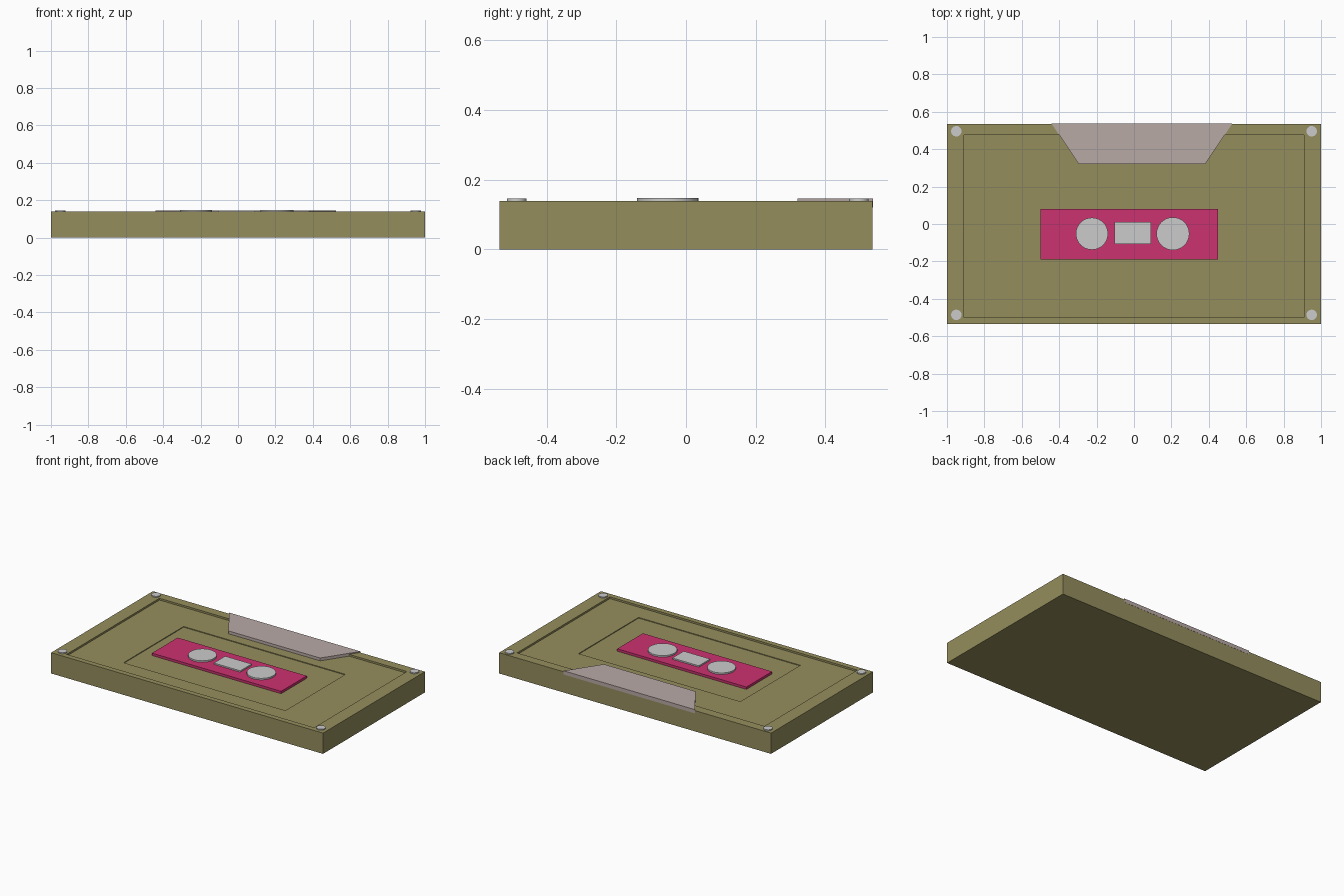
import bpy, bmesh, math

if "Cube" in bpy.data.objects:
    bpy.data.objects.remove(bpy.data.objects["Cube"])


def material(name, rgb):
    m = bpy.data.materials.new(name)
    m.diffuse_color = (*rgb, 1)
    m.use_nodes = True
    m.node_tree.nodes["Principled BSDF"].inputs["Base Color"].default_value = m.diffuse_color
    return m


def add_object(name, bm, mat=None):
    bmesh.ops.recalc_face_normals(bm, faces=bm.faces)
    me = bpy.data.meshes.new(name)
    bm.to_mesh(me)
    bm.free()
    ob = bpy.data.objects.new(name, me)
    bpy.context.collection.objects.link(ob)
    if mat:
        me.materials.append(mat)
    return ob


def loft(name, loops, mat=None):
    """Skin a stack of outlines [(points, z), ...] and cap both ends."""
    bm = bmesh.new()
    rings = [[bm.verts.new((x, y, z)) for x, y in pts] for pts, z in loops]
    for a, b in zip(rings, rings[1:]):
        n = len(a)
        for i in range(n):
            j = (i + 1) % n
            bm.faces.new((a[i], a[j], b[j], b[i]))
    bm.faces.new(rings[0][::-1])
    bm.faces.new(rings[-1])
    return add_object(name, bm, mat)


def rect(x0, x1, y0, y1):
    return [(x0, y0), (x1, y0), (x1, y1), (x0, y1)]


def circle(cx, cy, r, n=32):
    return [(cx + r * math.cos(2 * math.pi * i / n),
             cy + r * math.sin(2 * math.pi * i / n)) for i in range(n)]


def slab(name, pts, z0, z1, mat=None):
    return loft(name, [(pts, z0), (pts, z1)], mat)


olive = material("olive_plastic", (0.30, 0.27, 0.11))
pink = material("pink_panel", (0.60, 0.032, 0.16))
mauve = material("mauve_plate", (0.48, 0.40, 0.38))

# Case: outer walls, rim, recessed face and a second shallow recess
outer = rect(-1, 1, -0.535, 0.535)
face = rect(-0.91, 0.91, -0.50, 0.475)
inner = rect(-0.575, 0.615, -0.38, 0.25)
loft("case", [(outer, 0), (outer, 0.138), (face, 0.138), (face, 0.126),
              (inner, 0.126), (inner, 0.121)], olive)

# Tapered plate at the tape opening
slab("head_plate", [(-0.295, 0.32), (0.38, 0.32), (0.525, 0.536), (-0.44, 0.536)],
     0.12, 0.145, mauve)

# Centre panel with reels and window
slab("centre_panel", rect(-0.5, 0.45, -0.19, 0.08), 0.115, 0.137, pink)
slab("left_reel", circle(-0.225, -0.052, 0.086), 0.125, 0.147)
slab("right_reel", circle(0.208, -0.052, 0.088), 0.125, 0.147)
slab("window", rect(-0.103, 0.092, -0.107, 0.012), 0.125, 0.146)

# Corner screws
for side, x in (("left", -0.95), ("right", 0.95)):
    for end, y in (("front", -0.486), ("back", 0.496)):
        slab(f"{end}_{side}_screw", circle(x, y, 0.028, 24), 0.125, 0.145)

# Smooth the round walls, keep the rims sharp
for ob in bpy.context.collection.objects:
    if "reel" in ob.name or "screw" in ob.name:
        bpy.ops.object.select_all(action='DESELECT')
        ob.select_set(True)
        bpy.context.view_layer.objects.active = ob
        bpy.ops.object.shade_smooth_by_angle()
